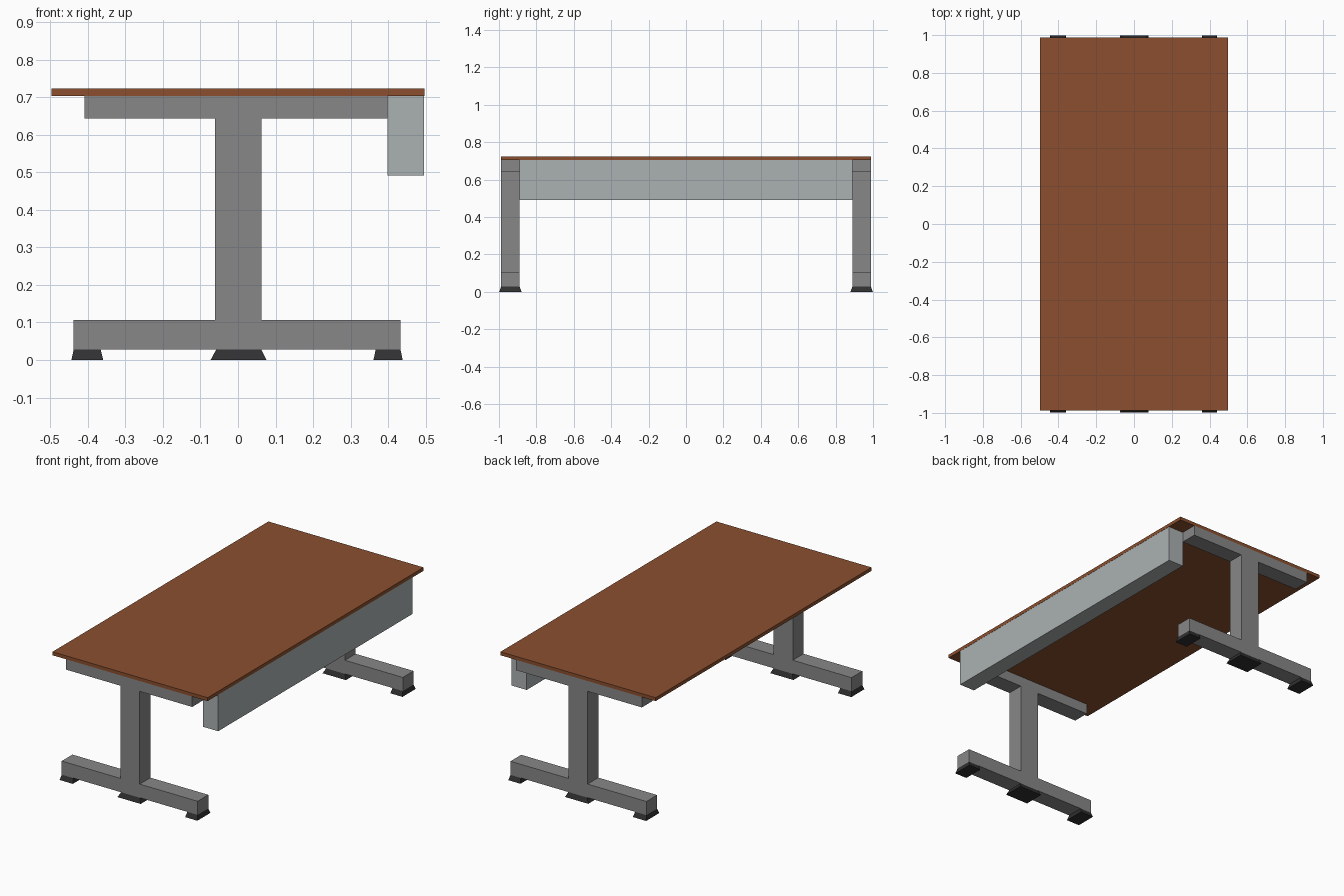
import bpy

if "Cube" in bpy.data.objects:
    bpy.data.objects.remove(bpy.data.objects["Cube"])


def material(name, rgb):
    m = bpy.data.materials.new(name)
    m.diffuse_color = (*rgb, 1.0)
    m.use_nodes = True
    m.node_tree.nodes["Principled BSDF"].inputs["Base Color"].default_value = m.diffuse_color
    return m


WOOD = material("brown wood", (0.26, 0.078, 0.028))
STEEL = material("mid grey steel", (0.245, 0.245, 0.245))
PANEL = material("light grey panel", (0.41, 0.44, 0.44))
RUBBER = material("black rubber", (0.03, 0.03, 0.032))


def make(name, verts, faces, mat):
    mesh = bpy.data.meshes.new(name)
    mesh.from_pydata(verts, [], faces)
    mesh.materials.append(mat)
    ob = bpy.data.objects.new(name, mesh)
    bpy.context.collection.objects.link(ob)
    return ob


def extrude_y(name, profile, y0, y1, mat):
    """Extrude a counter-clockwise (x, z) outline from y0 to y1."""
    n = len(profile)
    verts = [(x, y, z) for y in (y0, y1) for x, z in profile]
    faces = [tuple(range(n)), tuple(range(2 * n - 1, n - 1, -1))]
    faces += [(i, i + n, (i + 1) % n + n, (i + 1) % n) for i in range(n)]
    return make(name, verts, faces, mat)


def box(name, x0, x1, y0, y1, z0, z1, mat):
    return extrude_y(name, [(x0, z0), (x1, z0), (x1, z1), (x0, z1)], y0, y1, mat)


def taper_pad(name, bottom, top, height, mat):
    """Pad with a wider bottom; bottom and top are (x0, x1, y0, y1)."""
    verts = []
    for (x0, x1, y0, y1), z in ((bottom, 0.0), (top, height)):
        verts += [(x0, y0, z), (x1, y0, z), (x1, y1, z), (x0, y1, z)]
    faces = [(3, 2, 1, 0), (4, 5, 6, 7)]
    faces += [(i, (i + 1) % 4, (i + 1) % 4 + 4, i + 4) for i in range(4)]
    return make(name, verts, faces, mat)


# Table top
box("table_top", -0.497, 0.497, -0.988, 0.988, 0.704, 0.724, WOOD)

# Hanging side panel between the legs
box("side_panel", 0.398, 0.496, -0.89, 0.89, 0.492, 0.704, PANEL)

# I-shaped leg outline
LEG = [(-0.438, 0.028), (0.433, 0.028), (0.433, 0.107), (0.062, 0.107),
       (0.062, 0.644), (0.398, 0.644), (0.398, 0.704), (-0.409, 0.704),
       (-0.409, 0.644), (-0.061, 0.644), (-0.061, 0.107), (-0.438, 0.107)]

# Foot pads: bottom x range, top x range
PADS = {"left": (-0.444, -0.359, -0.438, -0.366),
        "middle": (-0.073, 0.076, -0.058, 0.062),
        "right": (0.361, 0.439, 0.367, 0.433)}

for side, label in ((-1, "front"), (1, "back")):
    y0, y1 = sorted((side * 0.89, side * 0.988))
    extrude_y(label + "_leg", LEG, y0, y1, STEEL)
    for pad, (bx0, bx1, tx0, tx1) in PADS.items():
        taper_pad(f"{label}_{pad}_foot", (bx0, bx1, y0 - 0.011, y1 + 0.011),
                  (tx0, tx1, y0, y1), 0.028, RUBBER)
